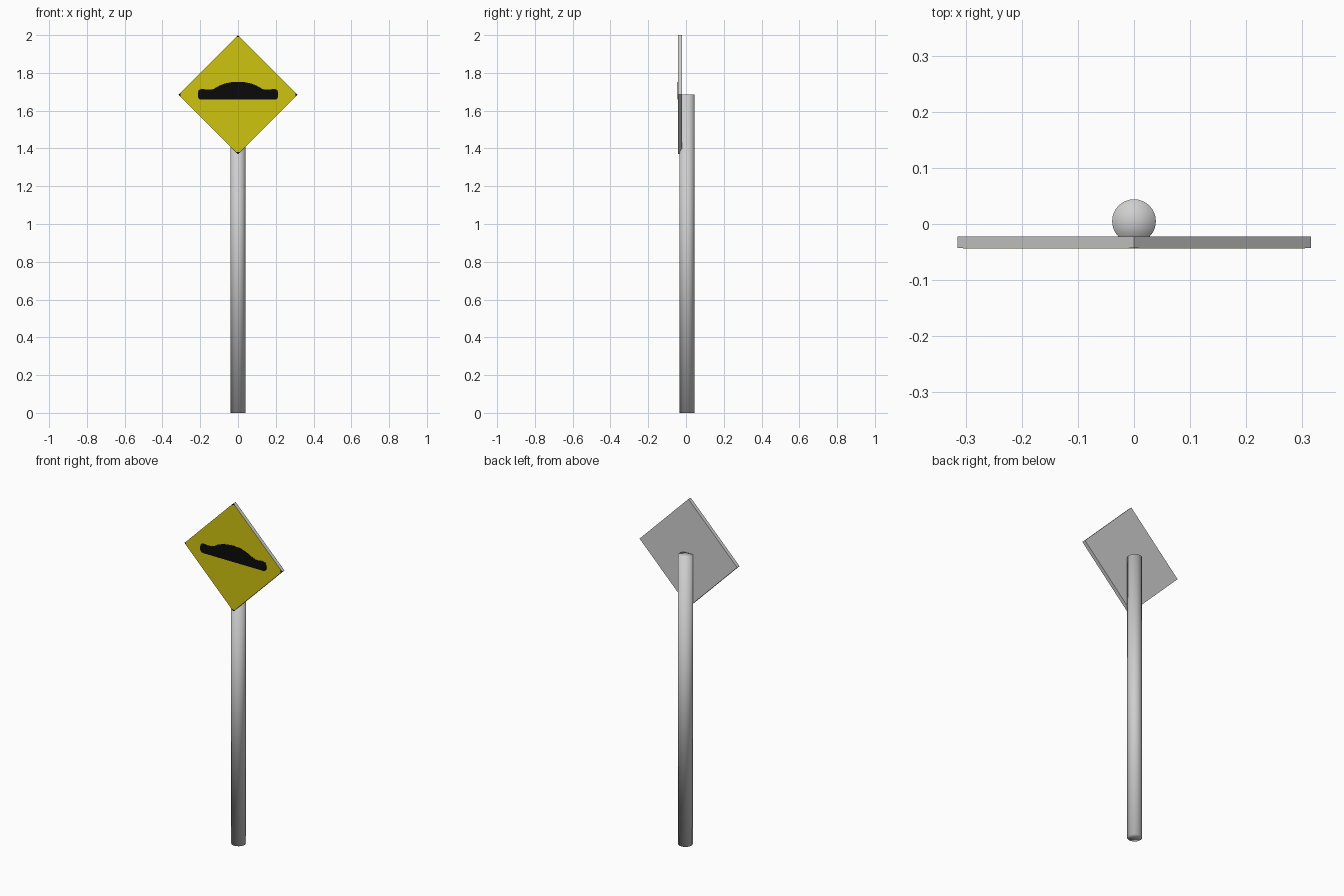
import bpy, bmesh, math
from mathutils import Matrix

if "Cube" in bpy.data.objects:
    bpy.data.objects.remove(bpy.data.objects["Cube"])

SIGN_Z = 1.685     # centre height of the diamond
HALF = 0.315       # half diagonal of the diamond
FRONT, BACK = -0.043, -0.022


def material(name, rgb):
    m = bpy.data.materials.new(name)
    m.diffuse_color = (*rgb, 1)
    m.use_nodes = True
    m.node_tree.nodes["Principled BSDF"].inputs["Base Color"].default_value = m.diffuse_color
    return m


grey = material("galvanised grey", (0.62, 0.62, 0.62))
yellow = material("warning yellow", (0.62, 0.55, 0.005))
black = material("symbol black", (0.003, 0.003, 0.003))


def finish(name, bm, *mats):
    bmesh.ops.recalc_face_normals(bm, faces=bm.faces)
    me = bpy.data.meshes.new(name)
    bm.to_mesh(me)
    bm.free()
    ob = bpy.data.objects.new(name, me)
    bpy.context.collection.objects.link(ob)
    for m in mats:
        me.materials.append(m)
    return ob


def plate(name, outline, y0, y1, *mats):
    """Extrude an x,z outline (relative to the sign centre) from y0 to y1."""
    bm = bmesh.new()
    face = bm.faces.new([bm.verts.new((x, y0, SIGN_Z + z)) for x, z in outline])
    ext = bmesh.ops.extrude_face_region(bm, geom=[face], use_keep_orig=True)
    for v in ext["geom"]:
        if isinstance(v, bmesh.types.BMVert):
            v.co.y = y1
    return finish(name, bm, *mats)


# Post: one smooth cylinder, caps shaded together with the sides
bm = bmesh.new()
bmesh.ops.create_cone(bm, cap_ends=True, cap_tris=True, segments=32,
                      radius1=0.039, radius2=0.039, depth=SIGN_Z,
                      matrix=Matrix.Translation((0, 0.005, SIGN_Z / 2)))
for f in bm.faces:
    f.smooth = True
finish("post", bm, grey)

# Diamond panel: grey body with a black front
diamond = [(HALF, 0), (0, HALF), (-HALF, 0), (0, -HALF)]
panel = plate("sign_panel", diamond, FRONT, BACK, grey, black)
for p in panel.data.polygons:
    if p.normal.y < -0.9:
        p.material_index = 1

# Yellow face with clipped corners, leaving small black tips
c = 0.010
corners = []
for i in range(4):
    a = i * math.pi / 2
    for s in (-c, c):
        r = HALF - c
        corners.append((r * math.cos(a) - s * math.sin(a),
                        r * math.sin(a) + s * math.cos(a)))
plate("yellow_face", corners, FRONT - 0.0005, FRONT, yellow)

# Speed bump symbol: half outline, mirrored
half = [(0.0, 0.068), (0.035, 0.066), (0.07, 0.059), (0.1, 0.047),
        (0.125, 0.032), (0.14, 0.027), (0.165, 0.026), (0.18, 0.029),
        (0.197, 0.029), (0.208, 0.023), (0.213, 0.010), (0.213, -0.012),
        (0.206, -0.024), (0.195, -0.027)]
outline = half + [(-x, z) for x, z in reversed(half) if x > 0]
plate("bump_symbol", outline, FRONT - 0.001, FRONT - 0.0005, black)
